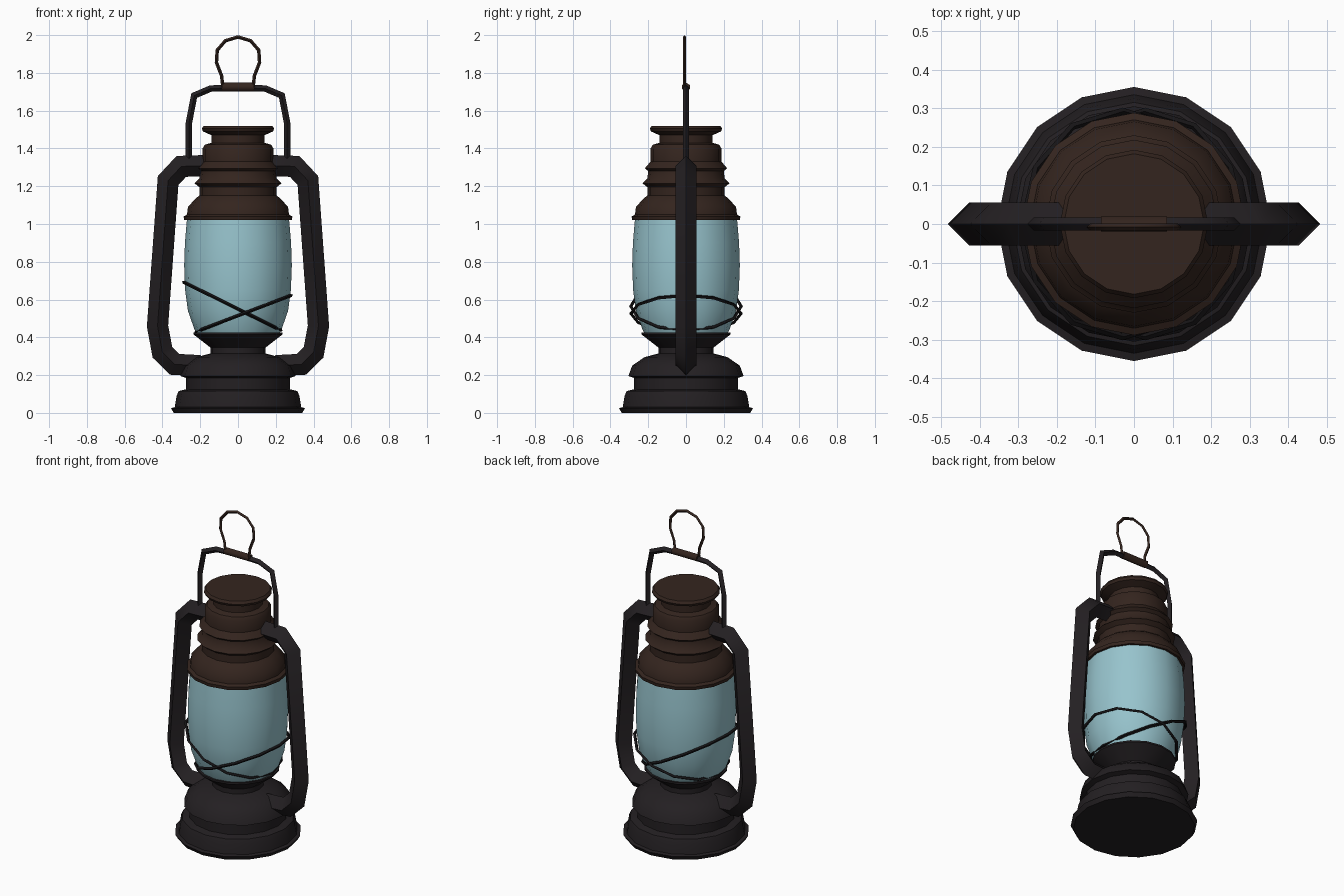
import bpy, bmesh, math
from mathutils import Vector

if "Cube" in bpy.data.objects:
    bpy.data.objects.remove(bpy.data.objects["Cube"])


def material(name, rgb):
    m = bpy.data.materials.new(name)
    m.diffuse_color = (*rgb, 1)
    m.use_nodes = True
    m.node_tree.nodes["Principled BSDF"].inputs["Base Color"].default_value = m.diffuse_color
    return m


IRON = material("dark_iron", (0.017, 0.014, 0.016))
RUST = material("brown_metal", (0.034, 0.018, 0.013))
GLASS = material("pale_glass", (0.31, 0.55, 0.61))
WIRE = material("black_wire", (0.008, 0.007, 0.008))


def finish(bm, name, mat, angle):
    bmesh.ops.recalc_face_normals(bm, faces=bm.faces)
    me = bpy.data.meshes.new(name)
    bm.to_mesh(me)
    bm.free()
    me.materials.append(mat)
    ob = bpy.data.objects.new(name, me)
    bpy.context.collection.objects.link(ob)
    bpy.ops.object.select_all(action='DESELECT')
    ob.select_set(True)
    bpy.context.view_layer.objects.active = ob
    bpy.ops.object.shade_smooth_by_angle(angle=math.radians(angle))
    return ob


def skin(rings, closed=False):
    # bridge successive vertex rings; cap the ends of open shapes
    bm = bmesh.new()
    vs = [[bm.verts.new(p) for p in ring] for ring in rings]
    n = len(vs[0])
    pairs = list(zip(vs, vs[1:])) + ([(vs[-1], vs[0])] if closed else [])
    for a, b in pairs:
        for i in range(n):
            j = (i + 1) % n
            bm.faces.new((a[i], a[j], b[j], b[i]))
    if not closed:
        bm.faces.new(vs[0])
        bm.faces.new(vs[-1])
    return bm


def lathe(name, profile, mat, sides=16):
    rings = [[(r * math.cos(math.tau * i / sides), r * math.sin(math.tau * i / sides), z)
              for i in range(sides)] for r, z in profile]
    return finish(skin(rings), name, mat, 40)


def sweep(name, path, radius, normal, mat, sides=4, closed=False):
    # mitred tube along a flat path, one section corner facing outward
    pts = [Vector(p) for p in path]
    normal = Vector(normal).normalized()
    n, rings = len(pts), []
    for i, p in enumerate(pts):
        before = pts[i - 1] if (closed or i > 0) else None
        after = pts[(i + 1) % n] if (closed or i < n - 1) else None
        d1 = (p - before).normalized() if before else (after - p).normalized()
        d2 = (after - p).normalized() if after else d1
        t = (d1 + d2).normalized()
        side = t.cross(normal) / max(t.dot(d1), 0.5)
        rings.append([p + radius * (side * math.cos(math.tau * k / sides)
                                    + normal * math.sin(math.tau * k / sides))
                      for k in range(sides)])
    return finish(skin(rings, closed), name, mat, 60)


# Fuel tank base and burner cup
lathe("tank_base", [(0.34, 0), (0.355, 0.025), (0.335, 0.03), (0.325, 0.09), (0.315, 0.115),
                    (0.275, 0.125), (0.275, 0.185), (0.305, 0.195), (0.285, 0.25),
                    (0.22, 0.295), (0.145, 0.315), (0.145, 0.345), (0.235, 0.415),
                    (0.235, 0.425)], IRON)

# Glass globe
lathe("glass_globe", [(0.21, 0.40), (0.23, 0.44), (0.265, 0.54), (0.28, 0.65), (0.285, 0.78),
                      (0.281, 0.90), (0.27, 1.03)], GLASS)

# Chimney hood with stacked rims
lathe("chimney_hood", [(0.285, 1.02), (0.288, 1.04), (0.27, 1.05), (0.265, 1.09), (0.225, 1.135),
                       (0.205, 1.15), (0.205, 1.195), (0.23, 1.215), (0.205, 1.24),
                       (0.2, 1.28), (0.218, 1.295), (0.188, 1.33), (0.188, 1.40),
                       (0.175, 1.42), (0.14, 1.43), (0.14, 1.47), (0.185, 1.49),
                       (0.192, 1.505), (0.182, 1.52)], RUST)

# Side air tubes
for s, label in ((1, "right"), (-1, "left")):
    path = [(0.15, 1.31), (0.30, 1.305), (0.37, 1.23), (0.426, 0.46), (0.40, 0.32),
            (0.335, 0.257), (0.20, 0.25)]
    sweep(label + "_air_tube", [(s * x, 0, z) for x, z in path], 0.056, (0, 1, 0), IRON)


def mirrored(half, y):
    # half path runs from the right end to the middle
    right = [(x, y, z) for x, z in half]
    return right + [(-x, y, z) for x, z in reversed(half) if x > 0]


# Carrying bail, its grip and the hanging loop
sweep("bail_handle", mirrored([(0.26, 1.31), (0.26, 1.535), (0.232, 1.68), (0.145, 1.717),
                               (0.06, 1.72)], 0), 0.017, (0, 1, 0), IRON)
sweep("bail_grip", [(-0.085, 0, 1.725), (0.085, 0, 1.725)], 0.023, (0, 1, 0), RUST, 6)
sweep("hanging_loop", mirrored([(0.08, 1.725), (0.087, 1.785), (0.114, 1.855), (0.110, 1.92),
                                (0.067, 1.97), (0, 1.99)], -0.008), 0.009, (0, 1, 0), RUST)

# Two tilted guard wires crossing around the globe
for name, x0, z0, x1, z1 in (("guard_wire_a", -0.288, 0.692, 0.228, 0.437),
                             ("guard_wire_b", -0.222, 0.43, 0.282, 0.622)):
    loop = []
    for i in range(12):
        a = math.tau * i / 12
        f = 0.5 + 0.5 * math.cos(a)
        loop.append((x0 + (x1 - x0) * f, 0.292 * math.sin(a), z0 + (z1 - z0) * f))
    sweep(name, loop, 0.009, (-(z1 - z0), 0, x1 - x0), WIRE, 4, True)
